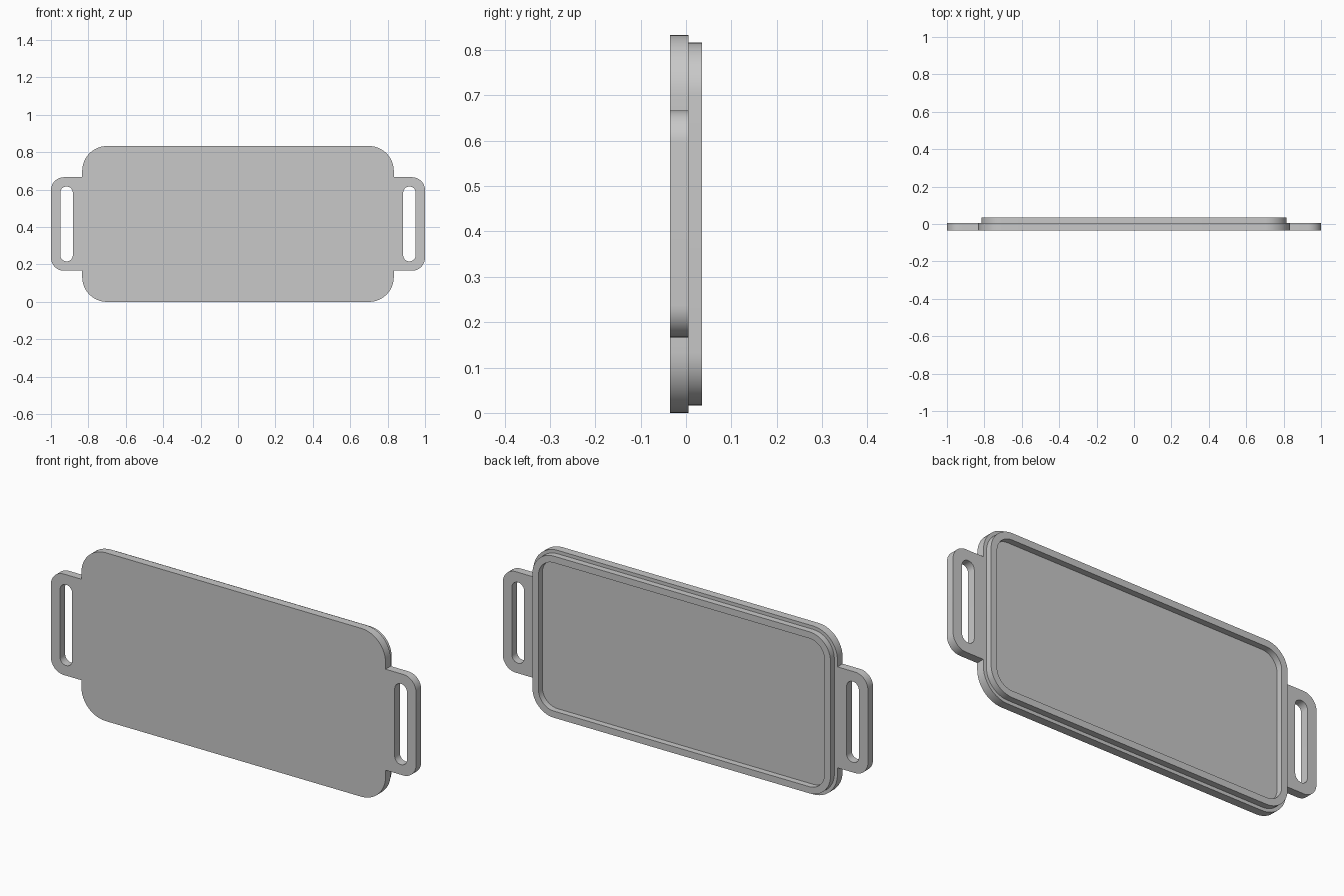
import bpy
import bmesh
from math import cos, sin, pi

if "Cube" in bpy.data.objects:
    bpy.data.objects.remove(bpy.data.objects["Cube"], do_unlink=True)

FRONT, STEP, BACK = -0.0355, 0.005, 0.0355   # depth levels along y
HALF_W, HALF_H = 0.833, 0.4167               # main panel half size
CORNER = 0.133
MID = HALF_H                                 # height of the centre line

grey = bpy.data.materials.new("plain_grey")
grey.use_nodes = True
colour = (0.58, 0.58, 0.58, 1)
grey.diffuse_color = colour
grey.node_tree.nodes["Principled BSDF"].inputs["Base Color"].default_value = colour


def arc(cx, cz, r, start, steps=12):
    """Quarter circle, counter-clockwise from the start angle."""
    return [(cx + r * cos(start + pi / 2 * i / steps),
             cz + r * sin(start + pi / 2 * i / steps)) for i in range(steps + 1)]


def rounded_rect(hw, hh, r, cx=0):
    pts = []
    for k, (sx, sz) in enumerate([(1, 1), (-1, 1), (-1, -1), (1, -1)]):
        pts += arc(cx + sx * (hw - r), sz * (hh - r), r, k * pi / 2)
    return pts


def prism(name, outline, y0, y1):
    """Extrude an x-z outline from y0 to y1."""
    bm = bmesh.new()
    face = bm.faces.new([bm.verts.new((x, y0, z + MID)) for x, z in outline])
    side = bmesh.ops.extrude_face_region(bm, geom=[face])["geom"]
    moved = [v for v in side if isinstance(v, bmesh.types.BMVert)]
    bmesh.ops.translate(bm, verts=moved, vec=(0, y1 - y0, 0))
    bmesh.ops.remove_doubles(bm, verts=bm.verts[:], dist=1e-5)
    bmesh.ops.recalc_face_normals(bm, faces=bm.faces[:])
    mesh = bpy.data.meshes.new(name)
    bm.to_mesh(mesh)
    bm.free()
    mesh.materials.append(grey)
    obj = bpy.data.objects.new(name, mesh)
    bpy.context.collection.objects.link(obj)
    return obj


def combine(target, tool, operation):
    mod = target.modifiers.new(operation.lower(), "BOOLEAN")
    mod.operation, mod.object, mod.solver = operation, tool, "EXACT"
    bpy.context.view_layer.objects.active = target
    bpy.ops.object.modifier_apply(modifier=mod.name)
    bpy.data.objects.remove(tool, do_unlink=True)


# Panel silhouette with side handles: one quarter, then mirrored twice
handle_h, handle_r = 0.25, 0.07
quarter = arc(1 - handle_r, handle_h - handle_r, handle_r, 0)
quarter += [(HALF_W, handle_h)]
quarter += arc(HALF_W - CORNER, HALF_H - CORNER, CORNER, 0)
upper = quarter + [(-x, z) for x, z in reversed(quarter)]
outline = upper + [(x, -z) for x, z in reversed(upper)]
lid = prism("lid_panel_with_handles", outline, FRONT, STEP)

# Raised rim on the back, slightly inset from the panel edge
inset, wall = 0.0167, 0.033
rim = prism("rim", rounded_rect(HALF_W - inset, HALF_H - inset, CORNER - inset),
            STEP - 0.02, BACK)
combine(lid, rim, "UNION")

# Recess inside the rim, level with the back of the panel
inner = inset + wall
recess = prism("recess_cutter",
               rounded_rect(HALF_W - inner, HALF_H - inner, CORNER - inner),
               STEP, BACK + 0.1)
combine(lid, recess, "DIFFERENCE")

# Grip slots through both handles
for side in (-1, 1):
    slot = prism("slot_cutter", rounded_rect(0.0335, 0.2, 0.033, side * 0.9167),
                 FRONT - 0.1, BACK + 0.1)
    combine(lid, slot, "DIFFERENCE")

bpy.ops.object.select_all(action="DESELECT")
lid.select_set(True)
bpy.context.view_layer.objects.active = lid
bpy.ops.object.shade_smooth_by_angle(angle=pi / 6)
